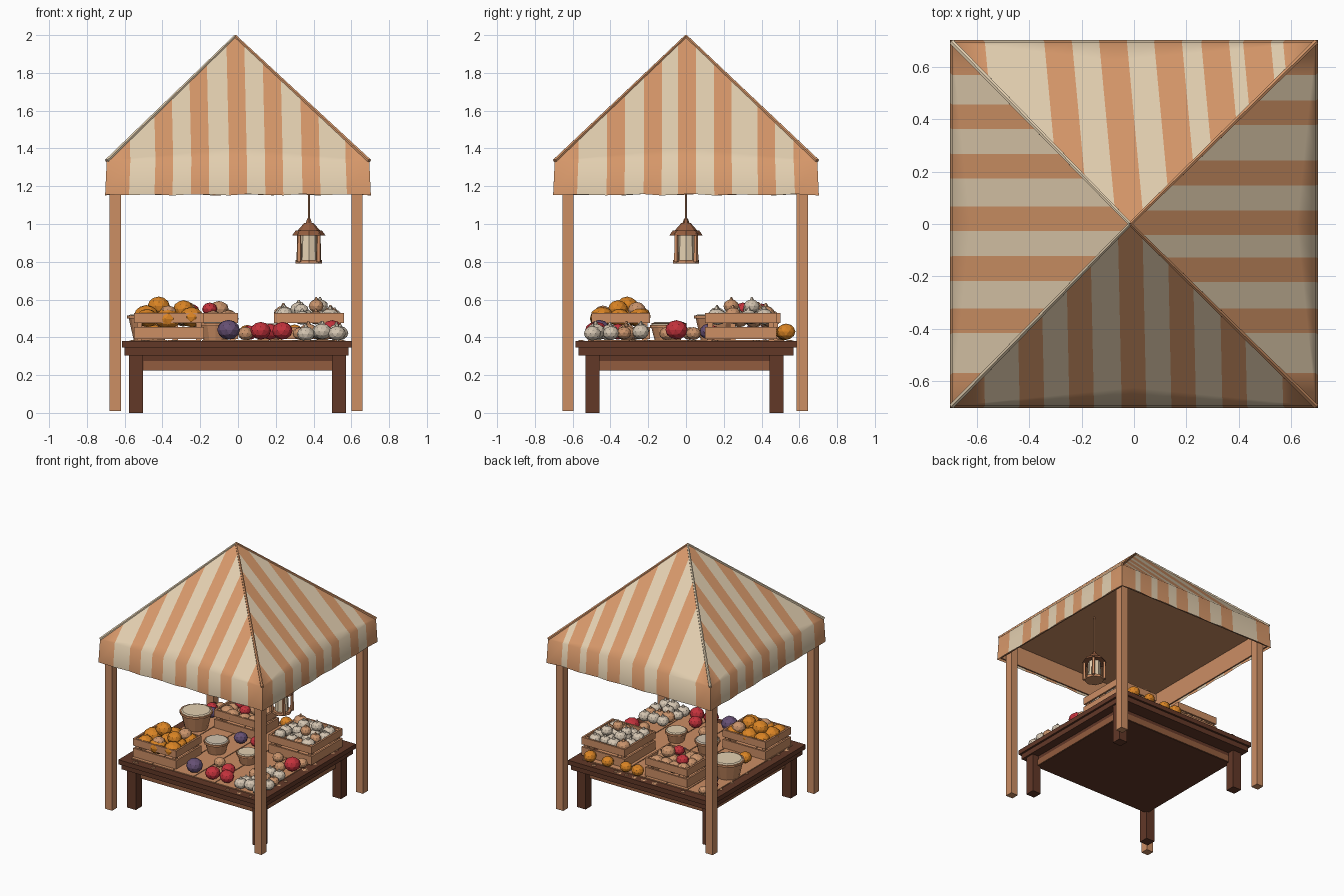
import bpy, bmesh, math, random
from mathutils import Vector, Matrix

if "Cube" in bpy.data.objects:
    bpy.data.objects.remove(bpy.data.objects["Cube"])

random.seed(4)


def lin(c):
    c /= 255
    return c / 12.92 if c <= 0.04045 else ((c + 0.055) / 1.055) ** 2.4


def material(name, r, g, b):
    m = bpy.data.materials.new(name)
    m.diffuse_color = (lin(r), lin(g), lin(b), 1)
    m.use_nodes = True
    m.node_tree.nodes["Principled BSDF"].inputs["Base Color"].default_value = m.diffuse_color
    return m


CREAM = material("cream_cloth", 227, 207, 176)
STRIPE = material("orange_cloth", 215, 152, 106)
WOOD = material("tan_wood", 204, 142, 100)
DARK = material("dark_wood", 98, 56, 39)
BROWN = material("brown_wood", 146, 92, 62)
ORANGE = material("pumpkin_orange", 218, 132, 36)
RED = material("vegetable_red", 196, 50, 60)
PURPLE = material("vegetable_purple", 102, 80, 116)
WHITE = material("garlic_white", 212, 197, 177)
OCHRE = material("potato_tan", 202, 148, 108)


def finish(name, bm, *mats):
    me = bpy.data.meshes.new(name)
    bmesh.ops.remove_doubles(bm, verts=bm.verts, dist=0.0005)
    bm.to_mesh(me)
    bm.free()
    for m in mats:
        me.materials.append(m)
    ob = bpy.data.objects.new(name, me)
    bpy.context.collection.objects.link(ob)
    return ob


def box(bm, x0, x1, y0, y1, z0, z1):
    mat = Matrix.Translation(((x0 + x1) / 2, (y0 + y1) / 2, (z0 + z1) / 2)) \
        @ Matrix.Diagonal((x1 - x0, y1 - y0, z1 - z0, 1))
    bmesh.ops.create_cube(bm, size=1, matrix=mat)


def boxes(name, mat, *dims):
    bm = bmesh.new()
    for d in dims:
        box(bm, *d)
    return finish(name, bm, mat)


def cone(bm, x, y, z0, z1, r0, r1, n):
    bmesh.ops.create_cone(bm, cap_ends=True, segments=n, radius1=r0, radius2=r1, depth=z1 - z0,
                          matrix=Matrix.Translation((x, y, (z0 + z1) / 2)))


# Striped canopy: four hipped sides and a hanging valance, stripe centres per side
H, EAVE, PEAK, HEM = 0.695, 1.335, 1.995, 1.155
APEX = Vector((-0.015, 0, PEAK))
STRIPES = ((-0.39, -0.2, 0.0, 0.19, 0.385), (-0.37, -0.175, 0.005, 0.195, 0.425),
           (-0.47, -0.31, -0.13, 0.08, 0.29), (-0.41, -0.22, -0.02, 0.17, 0.37))
bm = bmesh.new()
for side, centres in enumerate(STRIPES):
    rot = Matrix.Rotation(side * math.pi / 2, 3, 'Z')
    half = 0.053 if side == 2 else 0.047
    top = 0.08 if side == 2 else 0.0      # where the column under the apex meets the eave
    cuts = sorted({-H, H, top, -0.57, 0.57} | {c + e for c in centres for e in (-half, half)})

    def column(s):
        hip = (s - top) * H / (H - top if s > top else H + top)
        rise = 1 - abs(hip) / H
        eave = rot @ Vector((s, -H, EAVE))
        up = rot @ Vector((hip, -abs(hip), EAVE + (PEAK - EAVE) * rise))
        up.x += APEX.x * rise
        hem = rot @ Vector((s * 1.012, -H - 0.008, HEM + 0.004 * math.sin(s * 23 + side)))
        return [hem, eave, eave.lerp(up, 0.1), up]

    for a, b in zip(cuts, cuts[1:]):
        mid = (a + b) / 2
        striped = abs(mid) > 0.57 or any(abs(mid - c) < half for c in centres)
        ca, cb = column(a), column(b)
        for i in range(3):
            pts = []
            for p in (ca[i], cb[i], cb[i + 1], ca[i + 1]):
                if all((p - q).length > 0.001 for q in pts):
                    pts.append(p)
            bm.faces.new([bm.verts.new(p) for p in pts]).material_index = int(striped)
bmesh.ops.remove_doubles(bm, verts=bm.verts, dist=0.0005)
bmesh.ops.recalc_face_normals(bm, faces=bm.faces)
for f in bm.faces:
    f.smooth = True
canopy = finish("canopy", bm, CREAM, STRIPE)
canopy.data.set_sharp_from_angle(angle=math.radians(52))

# Seams along the four hips
for sx, side_name, mat in ((-1, "left", CREAM), (1, "right", STRIPE)):
    bm = bmesh.new()
    for sy in (-1, 1):
        p = Vector((sx * H, sy * H, EAVE))
        turn = (APEX - p).to_track_quat('Z', 'Y').to_matrix().to_4x4()
        bmesh.ops.create_cone(bm, cap_ends=True, segments=6, radius1=0.011, radius2=0.008,
                              depth=(APEX - p).length, matrix=Matrix.Translation((p + APEX) / 2) @ turn)
    finish("hip_seams_" + side_name, bm, mat)

# Flat lining and wooden strips inside the valance
boxes("canopy_lining", WOOD, (-0.685, 0.685, -0.685, 0.685, 1.318, 1.325))
boxes("canopy_frame", WOOD,
      (-0.685, 0.685, -0.69, -0.68, 1.165, 1.318), (-0.685, 0.685, 0.68, 0.69, 1.165, 1.318),
      (-0.69, -0.68, -0.685, 0.685, 1.165, 1.318), (0.68, 0.69, -0.685, 0.685, 1.165, 1.318))

# Corner posts
boxes("posts", WOOD, *[(x - 0.03, x + 0.03, y - 0.03, y + 0.03, 0.01, 1.318)
                       for x in (-0.65, 0.63) for y in (-0.625, 0.615)])

# Table: legs, apron, thick rim and board top
boxes("table_legs", DARK, *[(x - 0.037, x + 0.037, y - 0.037, y + 0.037, 0, 0.31)
                            for x in (-0.54, 0.535) for y in (-0.495, 0.48)])
boxes("table_apron", DARK, (-0.52, 0.52, -0.475, 0.465, 0.225, 0.31))
boxes("apron_facing", BROWN, (-0.5, 0.5, -0.481, -0.474, 0.227, 0.275),
      (-0.5, 0.5, 0.464, 0.471, 0.227, 0.275), (-0.526, -0.519, -0.46, 0.45, 0.227, 0.275),
      (0.519, 0.526, -0.46, 0.45, 0.227, 0.275))
boxes("table_slab", DARK, (-0.6, 0.585, -0.57, 0.57, 0.305, 0.345),
      (-0.615, 0.6, -0.585, 0.585, 0.345, 0.38))
boxes("table_boards", WOOD, *[(-0.55 + i * 0.18, -0.376 + i * 0.18, -0.52, 0.52, 0.378, 0.387)
                              for i in range(6)])


# Produce helpers: faceted lumps, optionally with a pointed tip
def produce(name, mat, spots, squash=0.85, tip=False):
    bm = bmesh.new()
    for x, y, z, r in spots:
        m = Matrix.Translation((x, y, z)) @ Matrix.Rotation(random.uniform(0, 6), 4, 'Z') \
            @ Matrix.Diagonal((r, r * random.uniform(0.9, 1.05), r * squash, 1))
        bmesh.ops.create_icosphere(bm, subdivisions=2, radius=1, matrix=m)
        if tip:
            cone(bm, x, y, z + r * 0.6, z + r * 1.12, r * 0.4, r * 0.1, 5)
    finish(name, bm, mat)


def crate(name, x0, x1, y0, y1):
    t, d = 0.014, []
    for z0, z1 in ((0.39, 0.455), (0.475, 0.53)):
        d += [(x0, x1, y0, y0 + t, z0, z1), (x0, x1, y1 - t, y1, z0, z1),
              (x0, x0 + t, y0, y1, z0, z1), (x1 - t, x1, y0, y1, z0, z1)]
    for x in (x0 + t, x1 - 3 * t):
        for y in (y0 + t, y1 - 3 * t):
            d.append((x, x + 2 * t, y, y + 2 * t, 0.387, 0.525))
    boxes(name, WOOD, *d)


def pile(x0, x1, y0, y1, nx, ny, z, r):
    j = lambda: random.uniform(-0.012, 0.012)
    return [(x0 + (x1 - x0) * (i + 0.5) / nx + j(), y0 + (y1 - y0) * (k + 0.5) / ny + j(),
             z + j(), r * random.uniform(0.88, 1.1)) for i in range(nx) for k in range(ny)]


# Pumpkin crate, garlic crate and mixed crate
crate("pumpkin_crate", -0.55, -0.18, -0.5, -0.19)
produce("pumpkins", ORANGE, pile(-0.53, -0.2, -0.48, -0.21, 3, 3, 0.505, 0.062)
        + [(-0.42, -0.31, 0.565, 0.06), (-0.29, -0.36, 0.55, 0.055)])
produce("crate_squash", OCHRE, [(-0.27, -0.26, 0.545, 0.05), (-0.37, -0.44, 0.53, 0.045)])
crate("garlic_crate", 0.19, 0.56, 0.1, 0.48)
heads = pile(0.21, 0.54, 0.12, 0.46, 4, 4, 0.515, 0.046) + pile(0.28, 0.47, 0.2, 0.4, 2, 2, 0.555, 0.042)
produce("crate_garlic", WHITE, [h for i, h in enumerate(heads) if i % 5 != 3], tip=True)
produce("crate_onions", OCHRE, heads[3::5], tip=True)
crate("mixed_crate", -0.36, 0.0, 0.22, 0.5)
produce("crate_potatoes", OCHRE, pile(-0.34, -0.02, 0.24, 0.48, 4, 3, 0.5, 0.05)
        + [(-0.1, 0.36, 0.55, 0.05)])
produce("crate_tomatoes", RED, [(-0.15, 0.3, 0.55, 0.04), (-0.25, 0.4, 0.54, 0.045)])

# Loose produce along the table edges
produce("red_vegetables", RED, [(0.12, -0.48, 0.435, 0.055), (0.235, -0.47, 0.435, 0.055),
                                (0.5, -0.05, 0.44, 0.06), (0.17, -0.36, 0.43, 0.05),
                                (0.06, 0.14, 0.425, 0.045), (-0.52, 0.42, 0.425, 0.045)])
produce("purple_vegetables", PURPLE, [(-0.05, -0.46, 0.44, 0.062), (-0.06, 0.12, 0.43, 0.05),
                                      (-0.47, 0.35, 0.43, 0.045)])
loose = pile(0.32, 0.57, -0.53, -0.2, 3, 4, 0.425, 0.045)
produce("loose_garlic", WHITE, [h for i, h in enumerate(loose) if i % 4 != 2], tip=True)
produce("loose_onions", OCHRE, loose[2::4], tip=True)
produce("loose_pumpkins", ORANGE, [(0.05, 0.52, 0.425, 0.048), (0.15, 0.52, 0.425, 0.045),
                                   (0.3, 0.53, 0.43, 0.045), (0.45, 0.53, 0.43, 0.05),
                                   (-0.45, -0.08, 0.43, 0.048)])
produce("loose_potatoes", OCHRE, [(0.52, 0.04, 0.42, 0.04), (0.43, -0.1, 0.42, 0.042),
                                  (0.33, 0.02, 0.42, 0.04), (-0.5, 0.5, 0.41, 0.035),
                                  (0.04, -0.28, 0.42, 0.042)])

# Dry leaf scraps lying along the table rim
bm = bmesh.new()
for k in range(28):
    t, edge = random.uniform(-0.52, 0.52), random.choice((-0.555, 0.55))
    x, y = (t, edge) if k % 2 else (edge, t)
    cone(bm, x, y, 0.379, 0.386, random.uniform(0.014, 0.028), 0.008, 4)
finish("leaf_scraps", bm, OCHRE)

# Round baskets with pale filling
for i, (x, y, r, h, fill) in enumerate(((-0.47, 0.16, 0.11, 0.12, CREAM),
                                        (-0.12, -0.09, 0.085, 0.08, WHITE),
                                        (0.16, -0.11, 0.075, 0.07, CREAM))):
    bm = bmesh.new()
    cone(bm, x, y, 0.387, 0.387 + h, r * 0.75, r, 12)
    cone(bm, x, y, 0.38 + h, 0.395 + h, r * 1.08, r * 1.08, 12)
    finish(f"basket_{i + 1}", bm, WOOD)
    bm = bmesh.new()
    cone(bm, x, y, 0.394 + h, 0.402 + h, r * 1.0, r * 0.9, 12)
    finish(f"basket_filling_{i + 1}", bm, fill)

# Hanging lantern
lx = 0.375
bm = bmesh.new()
cone(bm, lx, 0, 1.0, 1.32, 0.006, 0.006, 6)
cone(bm, lx, 0, 0.79, 0.81, 0.07, 0.07, 8)
for k in range(4):
    a = k * math.pi / 2 + math.pi / 4
    cone(bm, lx + 0.073 * math.cos(a), 0.073 * math.sin(a), 0.8, 0.95, 0.014, 0.011, 5)
finish("lantern_frame", bm, WOOD)
bm = bmesh.new()
cone(bm, lx, 0, 0.94, 0.965, 0.088, 0.07, 8)
cone(bm, lx, 0, 0.965, 1.005, 0.06, 0.025, 8)
cone(bm, lx, 0, 1.0, 1.03, 0.02, 0.01, 6)
finish("lantern_cap", bm, BROWN)
bm = bmesh.new()
cone(bm, lx, 0, 0.805, 0.945, 0.05, 0.044, 8)
finish("lantern_glass", bm, CREAM)
